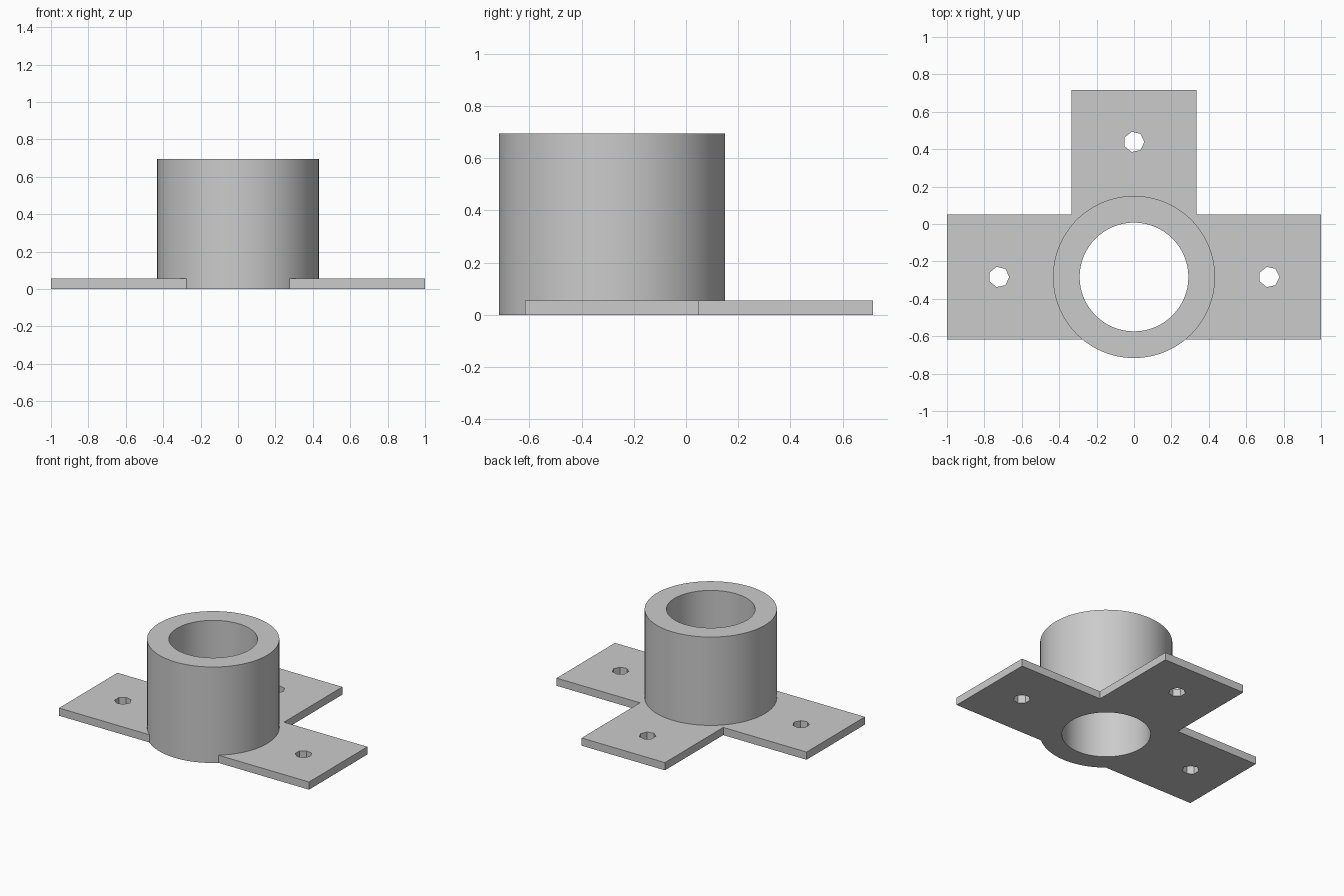
import bpy
import bmesh
import math

cube = bpy.data.objects.get("Cube")
if cube:
    bpy.data.objects.remove(cube, do_unlink=True)

U = 1 / 18                 # design unit
CY = -0.2833               # y of the tube axis
PLATE_T = U
TUBE_H = 12.5 * U
OUTER_R, BORE_R, HOLE_R = 7.8 * U, 5.23 * U, U
HALF_W, REACH, HOLE_AT = 6 * U, 18 * U, 13 * U

grey = bpy.data.materials.new("light grey")
grey.use_nodes = True
colour = (0.6, 0.6, 0.6, 1)
grey.diffuse_color = colour
grey.node_tree.nodes["Principled BSDF"].inputs["Base Color"].default_value = colour


def prism(name, outline, z0, z1):
    """Extrude a counter-clockwise outline from z0 to z1."""
    bm = bmesh.new()
    base = bm.faces.new([bm.verts.new((x, y, z0)) for x, y in outline])
    new = bmesh.ops.extrude_face_region(bm, geom=[base])["geom"]
    top = [v for v in new if isinstance(v, bmesh.types.BMVert)]
    bmesh.ops.translate(bm, verts=top, vec=(0, 0, z1 - z0))
    bmesh.ops.recalc_face_normals(bm, faces=bm.faces)
    mesh = bpy.data.meshes.new(name)
    bm.to_mesh(mesh)
    bm.free()
    mesh.materials.append(grey)
    obj = bpy.data.objects.new(name, mesh)
    bpy.context.collection.objects.link(obj)
    return obj


def circle(x, y, r, sides):
    steps = [2 * math.pi * i / sides for i in range(sides)]
    return [(x + r * math.cos(a), y + r * math.sin(a)) for a in steps]


def combine(obj, tool, operation):
    """Apply a boolean and discard the tool."""
    mod = obj.modifiers.new(operation.lower(), "BOOLEAN")
    mod.operation, mod.solver, mod.object = operation, "EXACT", tool
    tool.hide_render = True
    bpy.context.view_layer.objects.active = obj
    bpy.ops.object.modifier_apply(modifier=mod.name)
    bpy.data.objects.remove(tool, do_unlink=True)


# T-shaped base plate with two side arms and one back arm
front, back = CY - HALF_W, CY + HALF_W
right_half = [(REACH, front), (REACH, back), (HALF_W, back), (HALF_W, CY + REACH)]
left_half = [(-x, y) for x, y in reversed(right_half)]
flange = prism("flanged_socket", right_half + left_half, 0, PLATE_T)

# Upright tube joined to the plate, then bored through
combine(flange, prism("tube", circle(0, CY, OUTER_R, 96), 0, TUBE_H), "UNION")
combine(flange, prism("bore", circle(0, CY, BORE_R, 96), -U, TUBE_H + U), "DIFFERENCE")

# Seven-sided screw hole in each arm
for x, y in ((-HOLE_AT, CY), (HOLE_AT, CY), (0, CY + HOLE_AT)):
    hole = prism("screw_hole", circle(x, y, HOLE_R, 7), -U, 2 * U)
    combine(flange, hole, "DIFFERENCE")

# Smooth the round walls, keep corners crisp
bpy.ops.object.select_all(action="DESELECT")
flange.select_set(True)
bpy.context.view_layer.objects.active = flange
bpy.ops.object.shade_smooth_by_angle(angle=math.radians(30))
